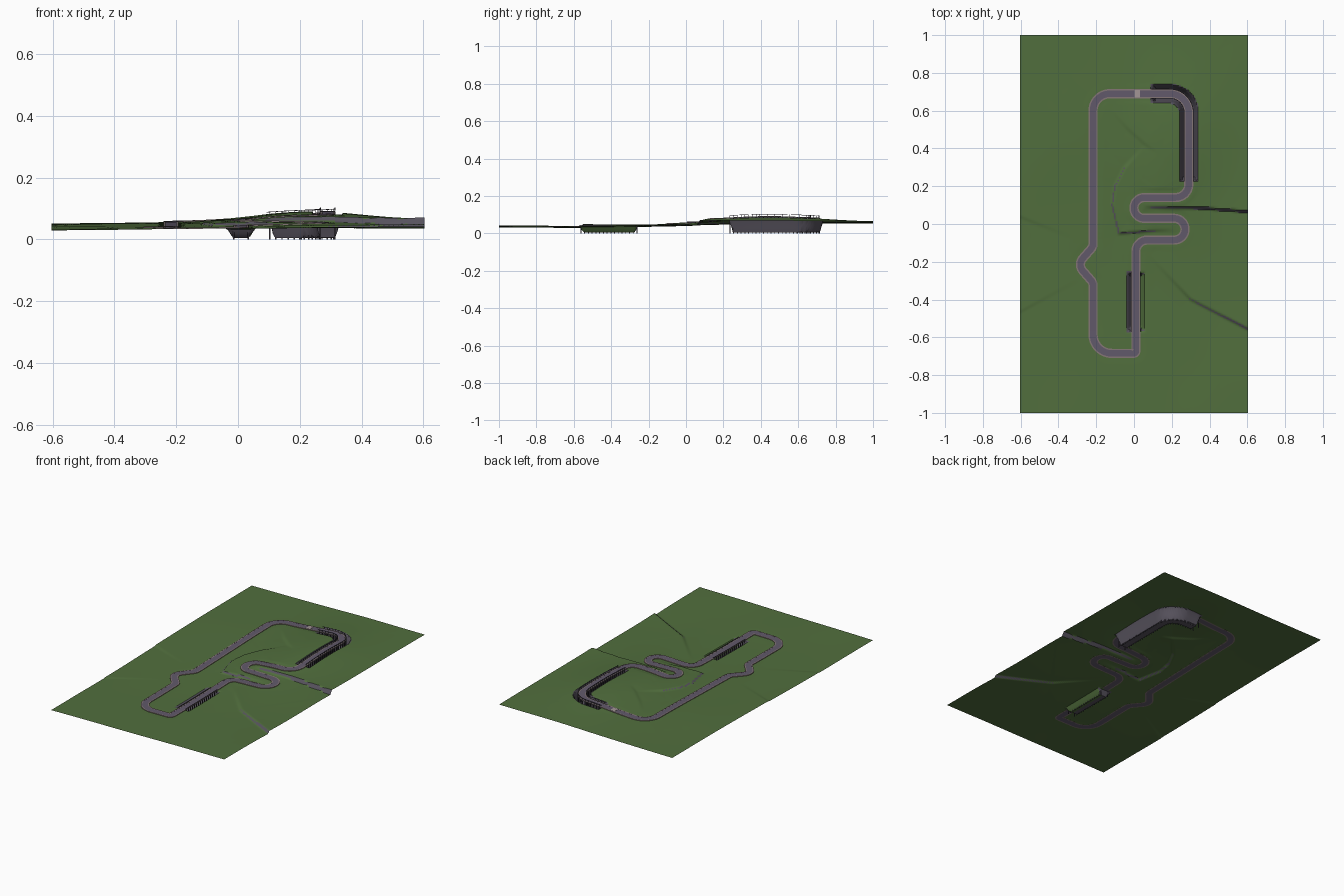
import bpy, math
from mathutils import Vector, kdtree

if "Cube" in bpy.data.objects:
    bpy.data.objects.remove(bpy.data.objects["Cube"])

def mat(name, r, g, b):
    m = bpy.data.materials.new(name)
    m.diffuse_color = (r, g, b, 1)
    m.use_nodes = True
    m.node_tree.nodes["Principled BSDF"].inputs["Base Color"].default_value = m.diffuse_color
    return m

GRASS = mat("grass", .083, .158, .047)
ROCK = mat("rock", .095, .085, .11)
ASPHALT = mat("asphalt", .12, .1, .145)
KERB = mat("kerb", .23, .18, .18)
STEEL = mat("dark_steel", .045, .04, .055)
PAINT = mat("line_paint", .36, .3, .3)

def make(name, verts, faces, *mats):
    me = bpy.data.meshes.new(name)
    me.from_pydata(verts, [], faces)
    for m in mats:
        me.materials.append(m)
    me.update()
    ob = bpy.data.objects.new(name, me)
    bpy.context.collection.objects.link(ob)
    return ob

def smooth(a, b, t):
    t = max(0, min(1, (t - a) / (b - a)))
    return t * t * (3 - 2 * t)

# Rock ledges: (x, y, height); the ground is higher on the left of each line
LEDGES = [
    [(.05, .09, 0), (.12, .088, .012), (.35, .085, .018), (.61, .065, .026)],
    [(.06, .42, 0), (-.05, .3, .008), (-.1, .2, .01), (-.115, .1, .01),
     (-.08, -.05, .011), (.05, -.04, .011), (.22, -.03, 0)],
    [(.08, -.17, 0), (.3, -.4, .01), (.61, -.56, .015)],
    [(-.13, .61, 0), (-.03, .5, .004), (.06, .42, .004), (.12, .38, 0)],
    [(-.61, .04, .004), (-.33, -.07, 0)],
    [(-.61, -.47, .003), (-.3, -.3, 0)],
]

def ledge_height(x, y, line):
    best = (9, 0, 1)
    for (ax, ay, ah), (bx, by, bh) in zip(line, line[1:]):
        ux, uy = bx - ax, by - ay
        t = max(0, min(1, ((x - ax) * ux + (y - ay) * uy) / (ux * ux + uy * uy)))
        d = math.hypot(x - ax - t * ux, y - ay - t * uy)
        if d < best[0]:
            side = 1 if ux * (y - ay) - uy * (x - ax) > 0 else -1
            best = (d, ah + t * (bh - ah), side)
    d, h, side = best
    return side * h / 2 * min(1, d / .006) * math.exp(-d / .22)

def ground(x, y):
    z = .037 + .021 * smooth(-.6, .6, y) + .011 * x
    z += .029 * math.exp(-.5 * (((x - .22) / .17) ** 2 + ((y - .43) / .29) ** 2))
    z += .0008 * math.sin(9 * x + 2) * math.sin(8 * y + 1)
    return z + sum(ledge_height(x, y, l) for l in LEDGES)

# Track centre line: corners with a fillet radius
CORNERS = [(.01, -.685, .012), (.01, -.085, .06), (.27, -.085, .057), (.27, .03, .057),
           (.0, .03, .054), (.0, .14, .054), (.29, .14, .07), (.29, .69, .1),
           (-.217, .69, .09), (-.217, -.12, .04), (-.3, -.215, .05),
           (-.217, -.31, .04), (-.217, -.685, .1)]
raw = []
n = len(CORNERS)
for i, (x, y, r) in enumerate(CORNERS):
    p = Vector((x, y))
    a = (Vector(CORNERS[i - 1][:2]) - p).normalized()
    b = (Vector(CORNERS[(i + 1) % n][:2]) - p).normalized()
    half = a.angle(b) / 2
    c = p + (a + b).normalized() * (r / math.sin(half))
    s, e = p + a * (r / math.tan(half)) - c, p + b * (r / math.tan(half)) - c
    sweep_angle = math.pi - 2 * half
    sign = 1 if s.x * e.y - s.y * e.x > 0 else -1
    for k in range(13):
        w = sign * sweep_angle * k / 12
        raw.append(c + Vector((s.x * math.cos(w) - s.y * math.sin(w),
                               s.x * math.sin(w) + s.y * math.cos(w))))
STEP = .005
path, carry = [], 0
for a, b in zip(raw, raw[1:] + raw[:1]):
    length = (b - a).length
    while carry < length:
        path.append(a.lerp(b, carry / length))
        carry += STEP
    carry -= length
N = len(path)
heights = [ground(p.x, p.y) for p in path]
W = 14
road_z = [sum(heights[(i + k) % N] for k in range(-W, W + 1)) / (2 * W + 1) + .002 for i in range(N)]
normals = []
for i in range(N):
    t = (path[(i + 1) % N] - path[i - 1]).normalized()
    normals.append(Vector((t.y, -t.x)))
tree = kdtree.KDTree(N)
for i, p in enumerate(path):
    tree.insert((p.x, p.y, 0), i)
tree.balance()

def index_at(x, y):
    return tree.find((x, y, 0))[1]

BRIDGES = {"south": (index_at(.01, -.57), index_at(.01, -.25)),
           "north": (index_at(.29, .225), index_at(.09, .69))}

# Terrain sheet, flattened along the road and sunk into pits under both bridges
NX, NY = 150, 240
verts, faces, pit_of = [], [], []
for j in range(NY + 1):
    for i in range(NX + 1):
        x, y = -.604 + 1.208 * i / NX, -1 + 2 * j / NY
        _, k, d = tree.find((x, y, 0))
        z = ground(x, y)
        z += (road_z[k] - .0025 - z) * (1 - smooth(.028, .055, d))
        pit = ""
        for name, (i0, i1) in BRIDGES.items():
            if i0 <= k <= i1:
                w = min(1 - smooth(.022, .05, d), smooth(0, .028, min(k - i0, i1 - k) * STEP))
                z += (.004 - z) * w
                if w > .03:
                    pit = name
        verts.append((x, y, z))
        pit_of.append(pit)
for j in range(NY):
    for i in range(NX):
        a = j * (NX + 1) + i
        faces.append((a, a + 1, a + NX + 2, a + NX + 1))
terrain = make("terrain", verts, faces, GRASS, ROCK)
for f in terrain.data.polygons:
    pits = [pit_of[v] for v in f.vertices]
    steep = f.normal.z < .82
    if "north" in pits:
        f.material_index = 1
    elif "south" in pits:
        f.material_index = int(f.center.x < .015 or abs(f.normal.y) > .4)
    else:
        f.material_index = int(steep)
bpy.context.view_layer.objects.active = terrain
terrain.select_set(True)
bpy.ops.object.shade_smooth_by_angle(angle=math.radians(35))

# Sweep a closed (offset, height) profile along part of the track
def sweep(name, i0, i1, profile, material):
    v, f, m = [], [], len(profile)
    idx = list(range(i0, i1 + 1))
    for i in idx:
        p, q, z = path[i % N], normals[i % N], road_z[i % N]
        v += [(p.x + q.x * o, p.y + q.y * o, z + h) for o, h in profile]
    for r in range(len(idx) - 1):
        for c in range(m):
            d = (c + 1) % m
            f.append((r * m + c, r * m + d, (r + 1) * m + d, (r + 1) * m + c))
    if i1 - i0 < N:
        f += [tuple(range(m))[::-1], tuple(range((len(idx) - 1) * m, len(idx) * m))]
    return make(name, v, f, material)

def rect(o0, o1, h0, h1):
    return [(o0, h0), (o0, h1), (o1, h1), (o1, h0)]

sweep("road", 0, N, rect(-.017, .017, -.003, .001), ASPHALT)
for label, s in (("left", -1), ("right", 1)):
    sweep(label + "_kerb", 0, N, rect(*sorted((s * .017, s * .0245)), -.003, .0013), KERB)
start = index_at(.03, .69)
sweep("start_line", start, start + 6, rect(-.02, .02, .001, .0022), PAINT)

# Bridges: pillars and railing posts in pairs, with a handrail on each side
def post(v, f, x, y, z0, z1, r):
    b = len(v)
    v += [(x + sx * r, y + sy * r, z) for z in (z0, z1)
          for sx, sy in ((-1, -1), (1, -1), (1, 1), (-1, 1))]
    f += [(b + 3, b + 2, b + 1, b), (b + 4, b + 5, b + 6, b + 7)]
    f += [(b + k, b + (k + 1) % 4, b + 4 + (k + 1) % 4, b + 4 + k) for k in range(4)]

for name, (i0, i1) in BRIDGES.items():
    top = .012 if name == "north" else .005
    v, f = [], []
    for i in range(i0 + 2, i1, 4):
        for s in (-1, 1):
            p = path[i] + normals[i] * (s * .0235)
            post(v, f, p.x, p.y, 0, road_z[i], .0022)
            post(v, f, p.x, p.y, road_z[i], road_z[i] + top, .001)
    make(name + "_bridge_pillars", v, f, STEEL)
    for label, s in (("left", -1), ("right", 1)):
        sweep(f"{name}_bridge_{label}_rail", i0, i1,
              rect(s * .0235 - .0013, s * .0235 + .0013, top - .001, top + .001), STEEL)
